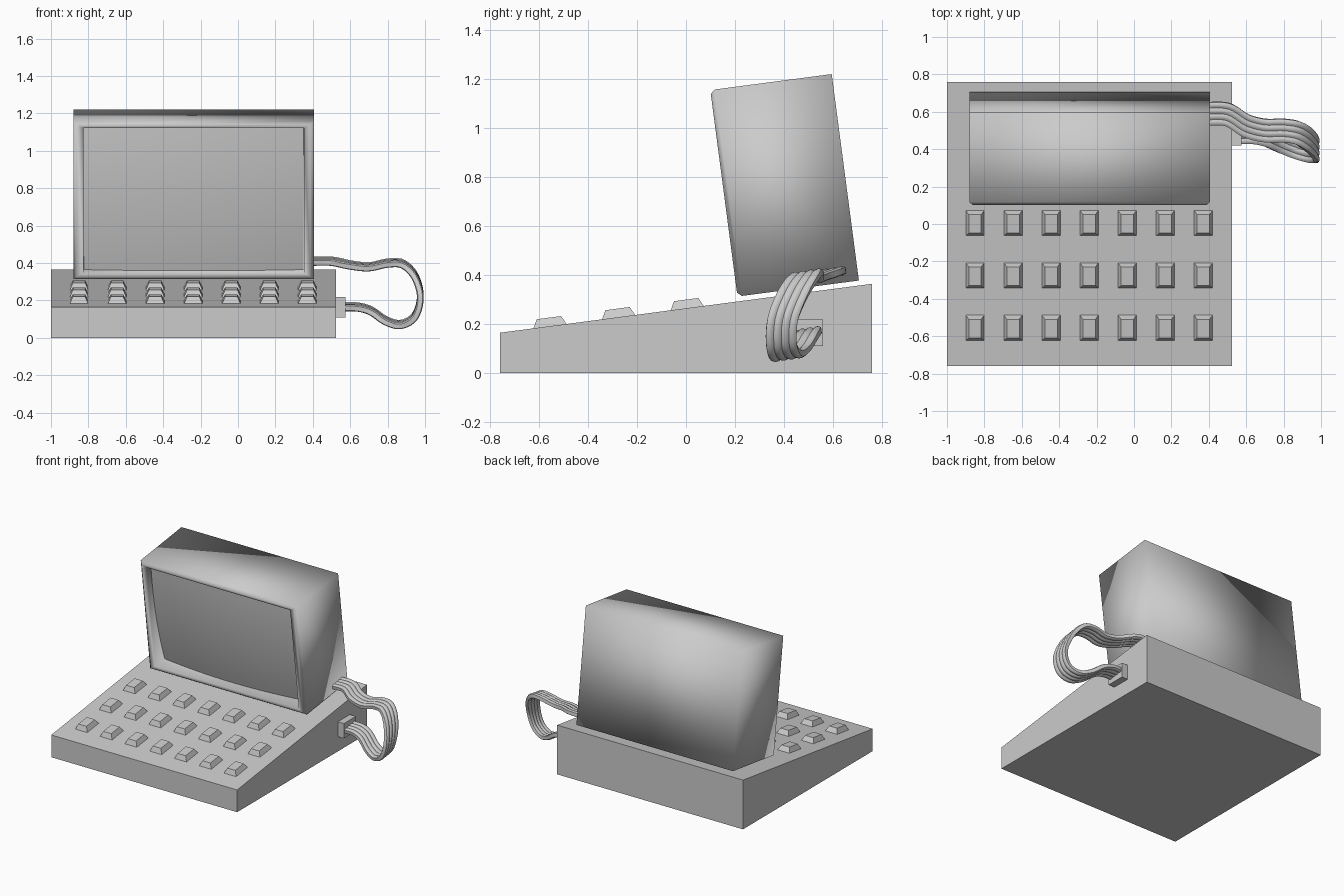
import bpy, bmesh, math
from mathutils import Vector, Matrix

if "Cube" in bpy.data.objects:
    bpy.data.objects.remove(bpy.data.objects["Cube"])

TILT = math.atan2(0.20, 1.52)   # slope shared by the base top, keys and monitor


def finish(name, bm, smooth=None):
    bmesh.ops.recalc_face_normals(bm, faces=bm.faces)
    mesh = bpy.data.meshes.new(name)
    bm.to_mesh(mesh)
    bm.free()
    ob = bpy.data.objects.new(name, mesh)
    bpy.context.collection.objects.link(ob)
    if smooth is not None:
        for p in mesh.polygons:
            p.use_smooth = True
        if smooth < 180:
            bpy.context.view_layer.objects.active = ob
            bpy.ops.object.select_all(action='DESELECT')
            ob.select_set(True)
            bpy.ops.object.shade_smooth_by_angle(angle=math.radians(smooth))
    return ob


def skin(rings, caps=True):
    """Bridge a list of equal closed rings of points."""
    bm = bmesh.new()
    vs = [[bm.verts.new(p) for p in r] for r in rings]
    n = len(vs[0])
    for a, b in zip(vs, vs[1:]):
        for i in range(n):
            j = (i + 1) % n
            bm.faces.new((a[i], a[j], b[j], b[i]))
    if caps:
        bm.faces.new(vs[0])
        bm.faces.new(vs[-1])
    return bm


# Wedge base
side = [(-0.76, 0), (0.76, 0), (0.76, 0.365), (-0.76, 0.165)]
finish("base", skin([[(x, y, z) for y, z in side] for x in (-1, 0.525)]))

# Tapered keys, three rows of seven on the sloped top
for r, y in enumerate((-0.555, -0.275, 0.005)):
    for c in range(7):
        x = -0.85 + c * 0.2035
        rings = [[(sx * w, sy * d, h) for sx, sy in ((-1, -1), (1, -1), (1, 1), (-1, 1))]
                 for w, d, h in ((0.051, 0.07, -0.004), (0.033, 0.05, 0.035))]
        key = finish(f"key_{r + 1}_{c + 1}", skin(rings))
        key.matrix_world = (Matrix.Translation((x, y, 0.265 + y * 0.2 / 1.52))
                            @ Matrix.Rotation(TILT, 4, 'X'))

# Monitor housing: rectangles from the back, around the bezel, into the recess
W, H, D = 1.285, 0.85, 0.50


def rect(ix, iz, y):
    return [(-W / 2 + ix, y, iz), (W / 2 - ix, y, iz), (W / 2 - ix, y, H - iz), (-W / 2 + ix, y, H - iz)]


place = Matrix.Translation((-0.2375, 0.21, 0.313)) @ Matrix.Rotation(TILT, 4, 'X')
housing = finish("monitor_housing", skin([rect(0, 0, D), rect(0, 0, 0.018), rect(0.018, 0.016, 0),
                                          rect(0.053, 0.035, 0.004), rect(0.056, 0.038, 0.13)]), 180)
housing.matrix_world = place

# Bulging screen, set deeper at its lower edge
bm = bmesh.new()
NU, NV = 16, 12
grid = []
for j in range(NV + 1):
    v = 2 * j / NV - 1
    row = []
    for i in range(NU + 1):
        u = 2 * i / NU - 1
        depth = 0.085 - 0.03 * v - 0.04 * (1 - u * u) - 0.025 * (1 - v * v)
        row.append(bm.verts.new((u * (W / 2 - 0.054), depth, H / 2 + v * (H / 2 - 0.036))))
    grid.append(row)
for j in range(NV):
    for i in range(NU):
        bm.faces.new((grid[j][i], grid[j][i + 1], grid[j + 1][i + 1], grid[j + 1][i]))
screen = finish("screen", bm, 40)
for p in screen.data.polygons:
    if p.normal.y > 0:
        p.flip()
screen.matrix_world = place

# Cable plug on the side of the base
bm = bmesh.new()
bmesh.ops.create_cube(bm, size=1)
bmesh.ops.transform(bm, matrix=Matrix.Translation((0.545, 0.49, 0.165)) @ Matrix.Diagonal((0.06, 0.14, 0.11, 1)),
                    verts=bm.verts)
finish("cable_plug", bm)

# Ribbed ribbon cable swept along a looping path
path = [Vector(p) for p in (
    (0.39, 0.59, 0.41), (0.50, 0.585, 0.41), (0.60, 0.525, 0.39), (0.70, 0.50, 0.38),
    (0.80, 0.50, 0.40), (0.88, 0.485, 0.395), (0.945, 0.44, 0.33), (0.975, 0.395, 0.22),
    (0.945, 0.39, 0.115), (0.87, 0.41, 0.072), (0.79, 0.44, 0.092), (0.71, 0.475, 0.145),
    (0.64, 0.49, 0.165), (0.56, 0.49, 0.167))]


def spline(a, b, c, d, t):
    return 0.5 * (2 * b + (c - a) * t + (2 * a - 5 * b + 4 * c - d) * t * t + (3 * b - a - 3 * c + d) * t ** 3)


ext = [2 * path[0] - path[1]] + path + [2 * path[-1] - path[-2]]
pts = [spline(*ext[k:k + 4], s / 5) for k in range(len(path) - 1) for s in range(5)] + [path[-1]]
STEPS = 16                      # four ribs, four points each
section = []
for sgn in (1, -1):
    for k in range(STEPS + 1):
        w = sgn * (k / STEPS - 0.5) * 0.125
        section.append((w, sgn * (0.012 + 0.006 * abs(math.sin(math.pi * 4 * k / STEPS)))))
rings = []
for k, p in enumerate(pts):
    t = (pts[min(k + 1, len(pts) - 1)] - pts[max(k - 1, 0)]).normalized()
    wide = Vector((0, 1, 0.15))
    wide = (wide - t * wide.dot(t) * 0.5).normalized()
    up = t.cross(wide).normalized()
    rings.append([p + wide * a + up * b for a, b in section])
finish("ribbon_cable", skin(rings), 50)
